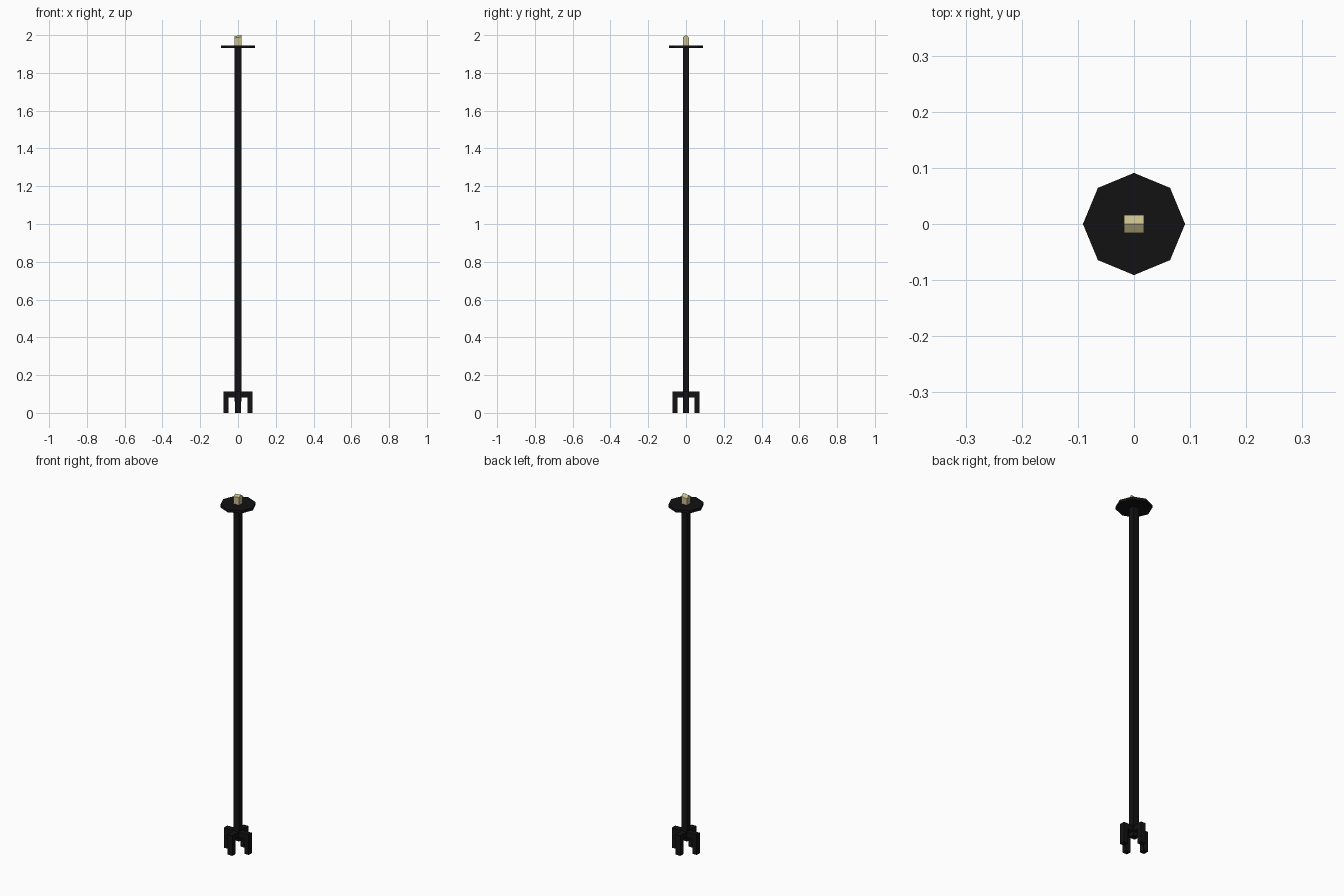
import bpy, bmesh
from math import pi

if "Cube" in bpy.data.objects:
    bpy.data.objects.remove(bpy.data.objects["Cube"])


def material(name, color):
    m = bpy.data.materials.new(name)
    m.diffuse_color = color
    m.use_nodes = True
    m.node_tree.nodes["Principled BSDF"].inputs["Base Color"].default_value = m.diffuse_color
    return m


iron = material("black_iron", (0.006, 0.006, 0.006, 1))
wax = material("wax", (0.58, 0.51, 0.27, 1))


def make(name, bm, mat):
    bmesh.ops.recalc_face_normals(bm, faces=bm.faces)
    mesh = bpy.data.meshes.new(name)
    bm.to_mesh(mesh)
    bm.free()
    mesh.materials.append(mat)
    ob = bpy.data.objects.new(name, mesh)
    bpy.context.collection.objects.link(ob)
    return ob


def box(name, x, y, z, mat):
    bm = bmesh.new()
    bmesh.ops.create_cube(bm, size=1)
    for v in bm.verts:
        v.co = [r[0] if c < 0 else r[1] for c, r in zip(v.co, (x, y, z))]
    return make(name, bm, mat)


# Square pole, poking slightly below the foot bars
W, D = 0.018, 0.016
box("pole", (-W, W), (-D, D), (0.06, 1.935), iron)

# Four feet: horizontal arm plus leg in an L-shaped profile
H = 0.015
for name, axis, sign, reach in (("right", 0, 1, 0.077), ("left", 0, -1, 0.077),
                                ("back", 1, 1, 0.072), ("front", 1, -1, 0.072)):
    bm = bmesh.new()
    profile = [(0.012, 0.113), (reach, 0.113), (reach, 0), (reach - 0.027, 0),
               (reach - 0.027, 0.082), (0.012, 0.082)]
    pts = [(r * sign, -H, z) if axis == 0 else (-H, r * sign, z) for r, z in profile]
    face = bm.faces.new([bm.verts.new(p) for p in pts])
    new = bmesh.ops.extrude_face_region(bm, geom=[face])["geom"]
    shift = (0, 2 * H, 0) if axis == 0 else (2 * H, 0, 0)
    bmesh.ops.translate(bm, vec=shift,
                        verts=[g for g in new if isinstance(g, bmesh.types.BMVert)])
    make(name + "_foot", bm, iron)

# Octagonal drip plate
bm = bmesh.new()
bmesh.ops.create_cone(bm, cap_ends=True, segments=8, radius1=0.091, radius2=0.091, depth=0.015)
bmesh.ops.translate(bm, vec=(0, 0, 1.938), verts=bm.verts)
make("drip_plate", bm, iron)

# Candle stub with an uneven ridged top
bm = bmesh.new()
side = [(-D, 1.94), (D, 1.94), (D, 1.987), (0, 2.0), (-D, 1.990)]
face = bm.faces.new([bm.verts.new((-W, y, z)) for y, z in side])
new = bmesh.ops.extrude_face_region(bm, geom=[face])["geom"]
bmesh.ops.translate(bm, vec=(2 * W, 0, 0),
                    verts=[g for g in new if isinstance(g, bmesh.types.BMVert)])
for v in bm.verts:
    if v.co.z > 1.95 and v.co.x < 0:
        v.co.z -= 0.005
make("candle", bm, wax)
